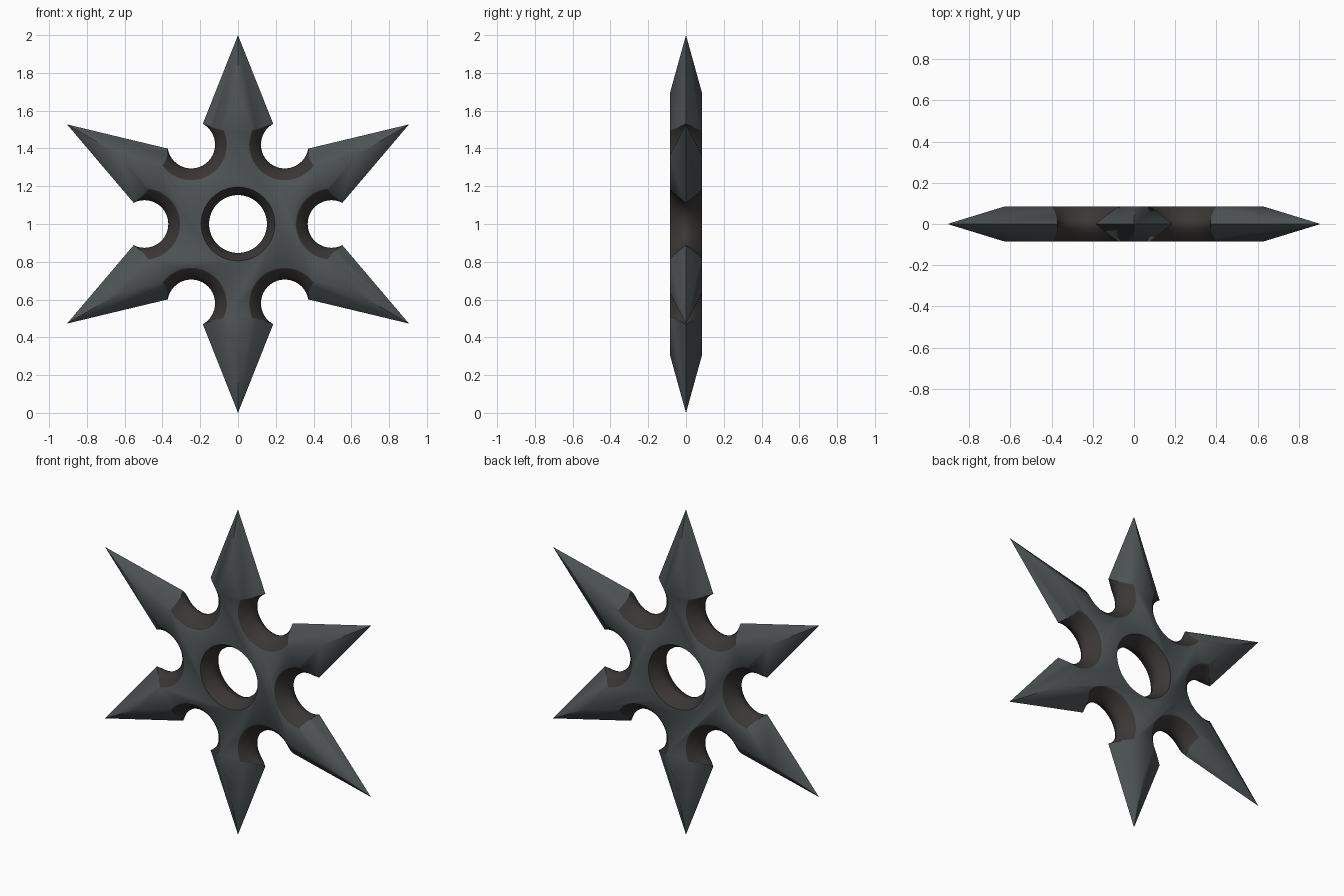
import bpy
import bmesh
from math import cos, sin, radians, tau

if "Cube" in bpy.data.objects:
    bpy.data.objects.remove(bpy.data.objects["Cube"], do_unlink=True)

HALF = 0.086      # half thickness of the blade
PLATEAU = 0.69    # size of the flat face relative to the sharp outline
CENTRE_Z = 1.0


def make_material(name, colour):
    mat = bpy.data.materials.new(name)
    mat.use_nodes = True
    mat.diffuse_color = colour
    mat.node_tree.nodes["Principled BSDF"].inputs["Base Color"].default_value = colour
    return mat


steel = make_material("grey steel", (0.075, 0.086, 0.088, 1))
dark = make_material("dark cut metal", (0.042, 0.038, 0.036, 1))


def make_object(name, bm):
    bmesh.ops.recalc_face_normals(bm, faces=bm.faces)
    mesh = bpy.data.meshes.new(name)
    bm.to_mesh(mesh)
    bm.free()
    mesh.materials.append(steel)
    mesh.materials.append(dark)
    obj = bpy.data.objects.new(name, mesh)
    obj.location.z = CENTRE_Z
    bpy.context.collection.objects.link(obj)
    return obj


def bridge(bm, a, b, material=0):
    for i in range(len(a)):
        j = (i + 1) % len(a)
        bm.faces.new((a[i], a[j], b[j], b[i])).material_index = material


# Star outline: one quadrant mirrored into the other three
quadrant = [(0, 1), (0.25, 0.37), (0.905, 0.527), (0.457, 0)]
right = quadrant + [(x, -z) for x, z in quadrant[-2::-1]]
outline = right + [(-x, z) for x, z in right[-2:0:-1]]

# Star body: sharp outline at mid depth, smaller flat face front and back
bm = bmesh.new()
rings = [[bm.verts.new((x * s, y, z * s)) for x, z in outline]
         for y, s in ((-HALF, PLATEAU), (0, 1), (HALF, PLATEAU))]
bridge(bm, rings[0], rings[1])
bridge(bm, rings[1], rings[2])
bm.faces.new(rings[0])
bm.faces.new(rings[2])
star = make_object("throwing_star", bm)


# Flared cutters: narrow at mid depth, wider at the faces
def add_cutter(bm, cx, cz, waist, flare, segments=64):
    loops = []
    for k in range(-5, 6):
        y = k * 0.02
        r = waist + flare * (abs(y) / HALF) ** 1.6
        loops.append([bm.verts.new((cx + r * cos(tau * i / segments), y,
                                    cz + r * sin(tau * i / segments)))
                      for i in range(segments)])
    for a, b in zip(loops, loops[1:]):
        bridge(bm, a, b, 1)
    for cap in (loops[0], loops[-1]):
        bm.faces.new(cap).material_index = 1


bm = bmesh.new()
add_cutter(bm, 0, 0, 0.153, 0.042)
for angle in range(0, 360, 60):
    a = radians(angle)
    add_cutter(bm, 0.495 * cos(a), 0.485 * sin(a), 0.126, 0.062)
cutter = make_object("hole_cutter", bm)
cutter.hide_render = True

mod = star.modifiers.new("holes", "BOOLEAN")
mod.operation = "DIFFERENCE"
mod.solver = "EXACT"
mod.object = cutter
bpy.ops.object.select_all(action="DESELECT")
bpy.context.view_layer.objects.active = star
star.select_set(True)
bpy.ops.object.modifier_apply(modifier=mod.name)
bpy.data.objects.remove(cutter, do_unlink=True)

# Soft faces, crisp blade edge
bpy.ops.object.shade_smooth_by_angle(angle=radians(45))
